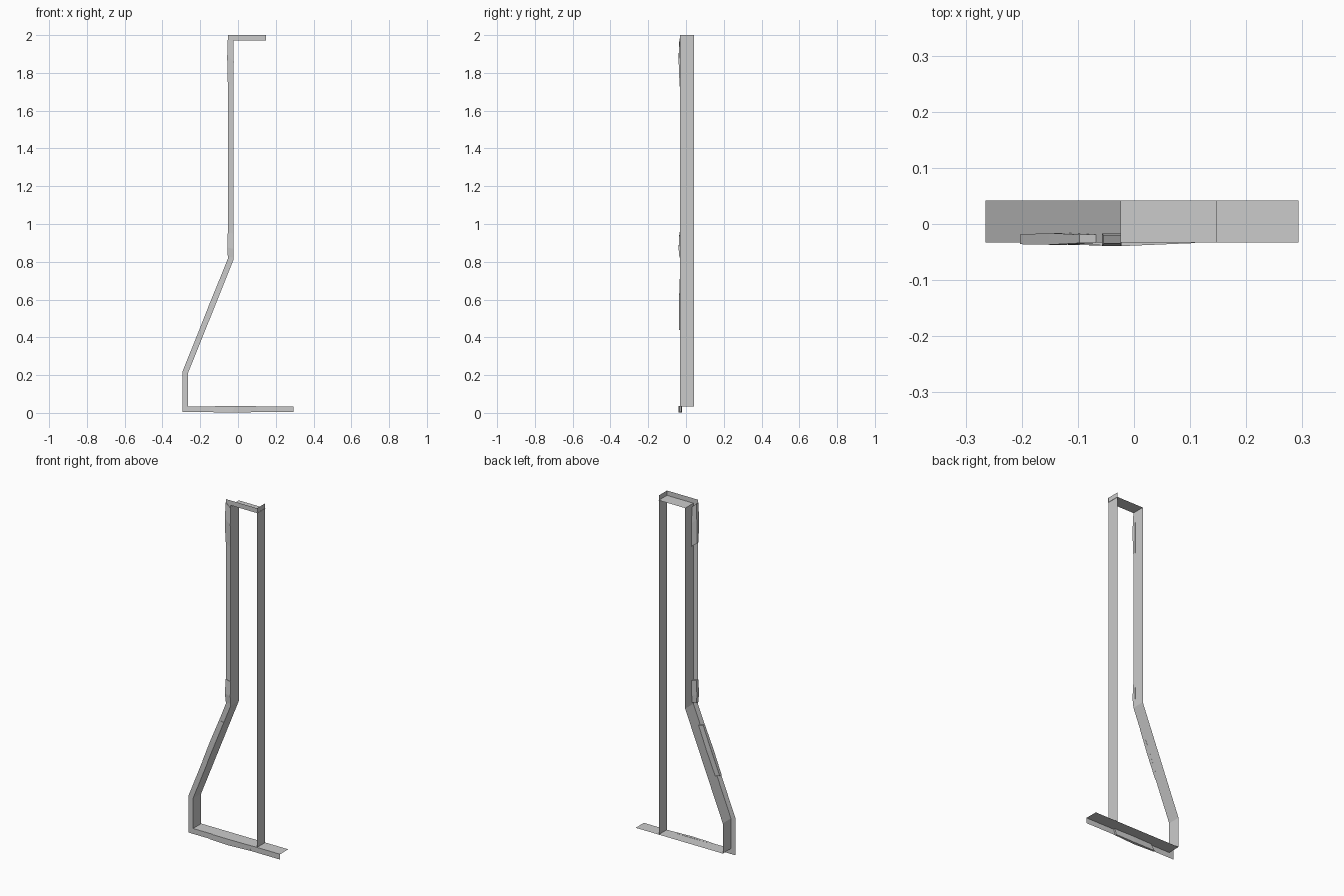
import bpy, bmesh
from mathutils import Vector

if "Cube" in bpy.data.objects:
    bpy.data.objects.remove(bpy.data.objects["Cube"])

FRONT, BACK = -0.033, 0.042

# matching (x, z) corner points of the opening and of the front trim's outer edge
INNER = [(0.293, 0.035), (-0.265, 0.035), (-0.265, 0.21), (-0.024, 0.81),
         (-0.024, 1.972), (0.147, 1.972)]
OUTER = [(0.293, 0.004), (-0.295, 0.004), (-0.295, 0.216), (-0.054, 0.816),
         (-0.054, 2.0), (0.147, 2.0)]


def make_object(name, verts, faces):
    mesh = bpy.data.meshes.new(name)
    mesh.from_pydata(verts, [], faces)
    obj = bpy.data.objects.new(name, mesh)
    bpy.context.collection.objects.link(obj)
    return obj


def ribbon(name, edge_a, edge_b, ya, yb):
    """Thin sheet between two (x, z) paths."""
    n = len(edge_a)
    verts = [(x, ya, z) for x, z in edge_a] + [(x, yb, z) for x, z in edge_b]
    faces = [(i, i + 1, n + i + 1, n + i) for i in range(n - 1)]
    return make_object(name, verts, faces)


def patch(name, seg, stops):
    """Uneven solid lump along one trim segment; stops are
    (fraction, front y, back y, extra side width)."""
    a0, a1 = Vector(INNER[seg]), Vector(INNER[seg + 1])
    b0, b1 = Vector(OUTER[seg]), Vector(OUTER[seg + 1])
    verts, faces = [], []
    for t, yf, yb, grow in stops:
        a, b = a0.lerp(a1, t), b0.lerp(b1, t)
        out = (b - a).normalized() * grow
        a, b = a - out * 0.5, b + out
        verts += [(a.x, yf, a.y), (b.x, yf, b.y), (b.x, yb, b.y), (a.x, yb, a.y)]
    for k in range(len(stops) - 1):
        o = 4 * k
        faces += [(o + i, o + (i + 1) % 4, o + 4 + (i + 1) % 4, o + 4 + i) for i in range(4)]
    e = len(verts)
    faces += [(3, 2, 1, 0), (e - 4, e - 3, e - 2, e - 1)]
    obj = make_object(name, verts, faces)
    bm = bmesh.new()
    bm.from_mesh(obj.data)
    bmesh.ops.recalc_face_normals(bm, faces=bm.faces)
    bm.to_mesh(obj.data)
    bm.free()


# reveal running round the opening, and the front trim
ribbon("opening_reveal", INNER, INNER, FRONT, BACK)
ribbon("front_trim", INNER, OUTER, FRONT, FRONT)

# straight right-hand wall
ribbon("right_wall", [(0.145, 0.035), (0.145, 2.0)], [(0.145, 0.035), (0.145, 2.0)],
       FRONT, BACK)

# uneven repair patches on the trim
patch("sill_patch", 0, [(0.33, -0.034, -0.024, 0), (0.55, -0.039, -0.022, 0.003),
                        (0.77, -0.036, -0.025, 0)])
patch("slope_patch", 2, [(0.38, -0.036, -0.019, 0), (0.6, -0.037, -0.016, 0.001),
                         (0.82, -0.034, -0.019, 0)])
patch("lower_post_patch", 3, [(0.01, -0.035, -0.02, 0), (0.05, -0.039, -0.018, 0.003),
                              (0.12, -0.035, -0.018, 0)])
patch("upper_post_patch", 3, [(0.79, -0.034, -0.018, 0.003), (0.905, -0.039, -0.017, 0.004),
                              (0.985, -0.035, -0.02, 0)])
